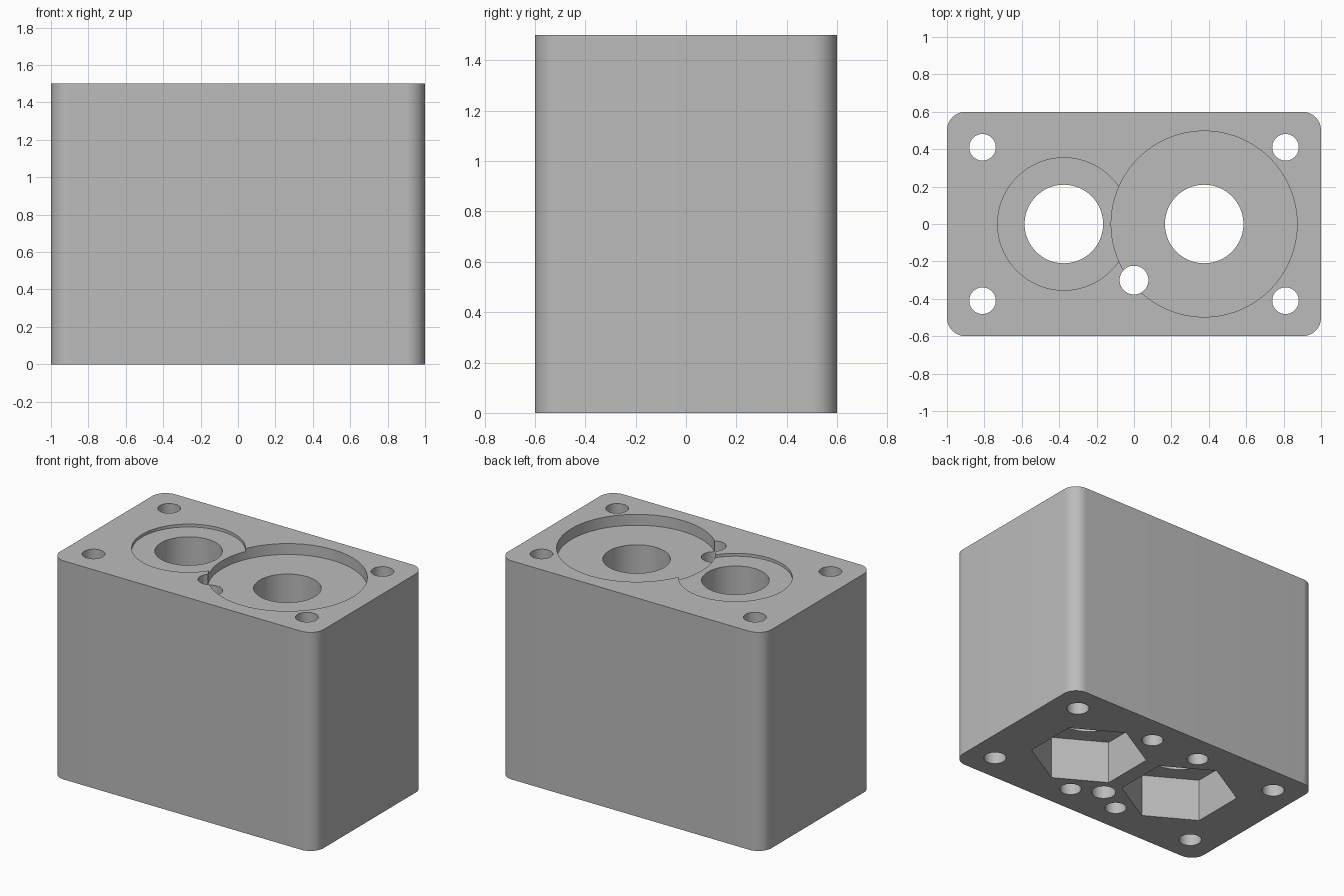
import bpy
import bmesh
from math import radians, pi, sin, cos

cube = bpy.data.objects.get("Cube")
if cube:
    bpy.data.objects.remove(cube, do_unlink=True)

HEIGHT = 1.5
HALF_X, HALF_Y, CORNER = 1.0, 0.6, 0.1
BORE_X = 0.375

grey = bpy.data.materials.new("machined_grey")
grey.use_nodes = True
COLOUR = (0.5, 0.5, 0.5, 1)
grey.diffuse_color = COLOUR
grey.node_tree.nodes["Principled BSDF"].inputs["Base Color"].default_value = COLOUR


def prism(name, outline, z0, z1):
    """Extrude a closed xy outline from z0 to z1."""
    bm = bmesh.new()
    face = bm.faces.new([bm.verts.new((x, y, z0)) for x, y in outline])
    top = bmesh.ops.extrude_face_region(bm, geom=[face])["geom"]
    verts = [v for v in top if isinstance(v, bmesh.types.BMVert)]
    bmesh.ops.translate(bm, verts=verts, vec=(0, 0, z1 - z0))
    bmesh.ops.recalc_face_normals(bm, faces=bm.faces)
    mesh = bpy.data.meshes.new(name)
    bm.to_mesh(mesh)
    bm.free()
    mesh.materials.append(grey)
    obj = bpy.data.objects.new(name, mesh)
    bpy.context.collection.objects.link(obj)
    return obj


def ring(x, y, r, sides, start=0.0):
    return [(x + r * cos(start + 2 * pi * i / sides),
             y + r * sin(start + 2 * pi * i / sides)) for i in range(sides)]


def rounded_rectangle(hx, hy, r, steps=16):
    points = []
    for quarter, (sx, sy) in enumerate([(1, 1), (-1, 1), (-1, -1), (1, -1)]):
        for i in range(steps + 1):
            a = (quarter + i / steps) * pi / 2
            points.append((sx * (hx - r) + r * cos(a), sy * (hy - r) + r * sin(a)))
    return points


block = prism("pump_block", rounded_rectangle(HALF_X, HALF_Y, CORNER), 0, HEIGHT)
cutters = []


def cut(name, outline, z0, z1):
    cutter = prism(name, outline, z0, z1)
    cutter.hide_render = True
    cutters.append(cutter)
    mod = block.modifiers.new(name, "BOOLEAN")
    mod.operation = "DIFFERENCE"
    mod.solver = "EXACT"
    mod.object = cutter


BELOW, ABOVE = -0.2, HEIGHT + 0.2

# Round recesses in the top: shallow small one, deeper large one
cut("small_recess", ring(-BORE_X, 0, 0.354, 96), HEIGHT - 0.02, ABOVE)
cut("large_recess", ring(BORE_X, 0, 0.497, 128), HEIGHT - 0.075, ABOVE)

for side in (-1, 1):
    # Main bore and hexagonal pocket beneath it
    cut("main_bore", ring(side * BORE_X, 0, 0.21, 64), BELOW, ABOVE)
    cut("hex_pocket", ring(side * BORE_X, 0, 0.37, 6, pi / 2), BELOW, 0.295)
    for end in (-1, 1):
        # Corner bolt holes go through; inner ones are blind from below
        cut("corner_hole", ring(side * 0.81, end * 0.41, 0.071, 40), BELOW, ABOVE)
        cut("blind_hole", ring(side * 0.187, end * 0.405, 0.068, 40), BELOW, 0.5)

# Offset through hole between the recesses
cut("offset_hole", ring(0, -0.3, 0.077, 40), BELOW, ABOVE)

# Bake the cuts and drop the cutters
bpy.context.view_layer.update()
depsgraph = bpy.context.evaluated_depsgraph_get()
baked = bpy.data.meshes.new_from_object(block.evaluated_get(depsgraph))
block.modifiers.clear()
block.data = baked
for cutter in cutters:
    bpy.data.objects.remove(cutter, do_unlink=True)

bpy.ops.object.select_all(action="DESELECT")
block.select_set(True)
bpy.context.view_layer.objects.active = block
bpy.ops.object.shade_smooth_by_angle(angle=radians(30))
